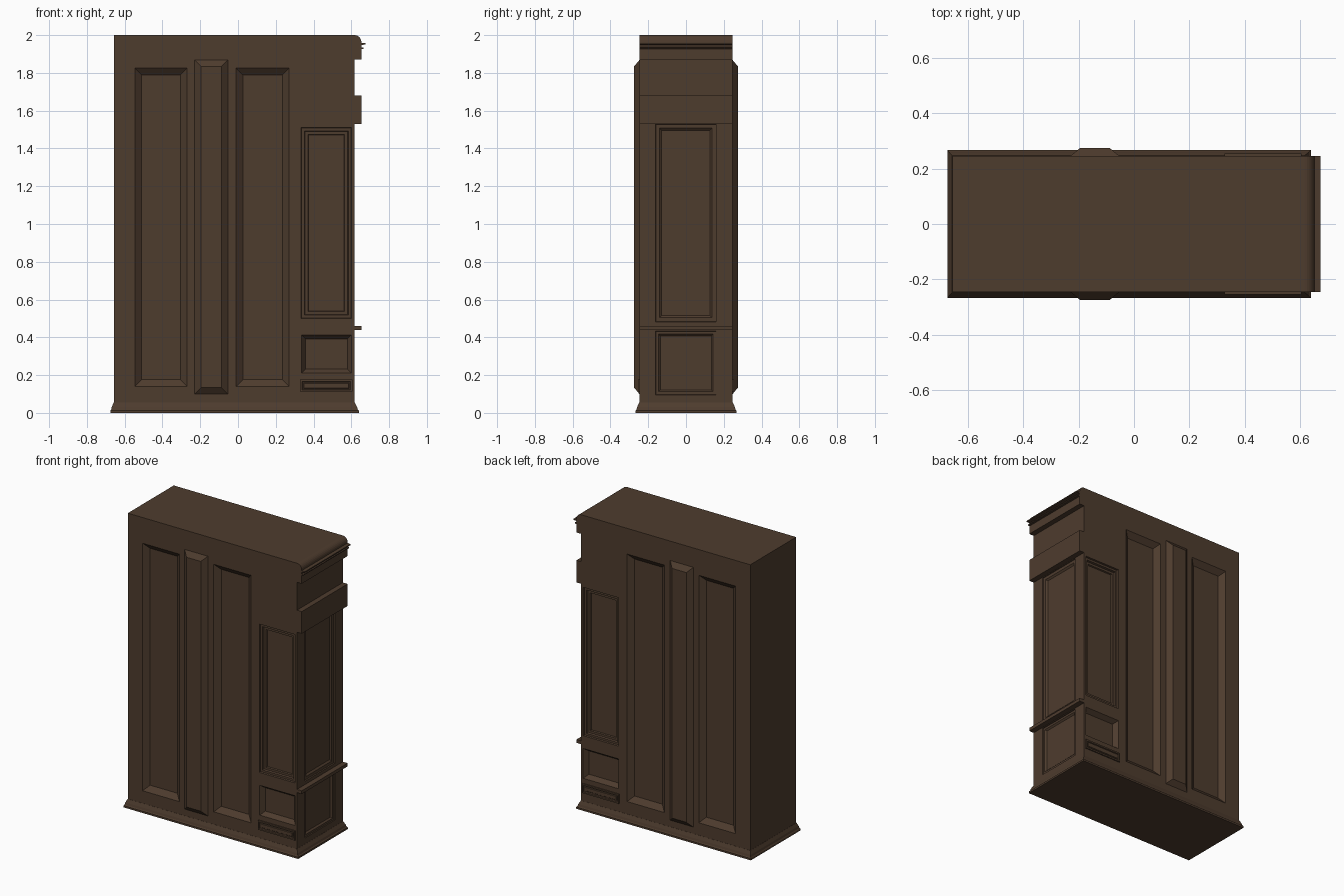
import bpy, bmesh, math

if "Cube" in bpy.data.objects:
    bpy.data.objects.remove(bpy.data.objects["Cube"])

wood = bpy.data.materials.new("dark_wood")
wood.diffuse_color = (0.076, 0.045, 0.027, 1)
wood.use_nodes = True
wood.node_tree.nodes["Principled BSDF"].inputs["Base Color"].default_value = wood.diffuse_color

X0, X1, Y, H = -0.657, 0.617, 0.247, 2.0      # cabinet body


def finish(bm, name):
    bmesh.ops.recalc_face_normals(bm, faces=bm.faces)
    me = bpy.data.meshes.new(name)
    bm.to_mesh(me)
    bm.free()
    me.materials.append(wood)
    ob = bpy.data.objects.new(name, me)
    bpy.context.collection.objects.link(ob)
    return ob


def loft(bm, rings):
    """Join rings of points and cap both ends."""
    loops = [[bm.verts.new(p) for p in r] for r in rings]
    n = len(loops[0])
    for a, b in zip(loops, loops[1:]):
        for i in range(n):
            j = (i + 1) % n
            bm.faces.new((a[i], a[j], b[j], b[i]))
    bm.faces.new(loops[0])
    bm.faces.new(loops[-1])


def panel(bm, rect, steps, side):
    """Nested rectangles on a face; steps are (inset, height off the face)."""
    u0, u1, z0, z1 = rect
    rings = []
    for i, h in steps:
        uz = [(u0 + i, z0 + i), (u1 - i, z0 + i), (u1 - i, z1 - i), (u0 + i, z1 - i)]
        if side == "right":
            rings.append([(X1 + h, u, z) for u, z in uz])
        else:
            s = -1 if side == "front" else 1
            rings.append([(u, s * (Y + h), z) for u, z in uz])
    loft(bm, rings)


def moulding(name, profile):
    """Extrude an x-z profile across the full depth."""
    bm = bmesh.new()
    loft(bm, [[(x, y, z) for x, z in profile] for y in (-Y, Y)])
    return finish(bm, name)


def rect_ring(g, z):
    gx0, gx1, gy = g
    return [(X0 - gx0, -Y - gy, z), (X1 + gx1, -Y - gy, z),
            (X1 + gx1, Y + gy, z), (X0 - gx0, Y + gy, z)]


# Body
bm = bmesh.new()
loft(bm, [rect_ring((0, 0, 0), 0), rect_ring((0, 0, 0), H)])
body = finish(bm, "cabinet_body")

# Recessed panels, cut from the body
OUT = (0, 0.02)
deep = [OUT, (0, 0), (0.036, -0.03)]
stepped = [OUT, (0, 0), (0.003, -0.01), (0.017, -0.01), (0.021, -0.022),
           (0.036, -0.022), (0.040, -0.03)]
small = [OUT, (0, 0), (0.022, -0.03)]
bm = bmesh.new()
for side in ("front", "back"):
    panel(bm, (-0.546, -0.269, 0.14, 1.825), deep, side)
    panel(bm, (-0.010, 0.271, 0.14, 1.825), deep, side)
    panel(bm, (0.334, 0.601, 0.50, 1.51), stepped, side)
    panel(bm, (0.336, 0.601, 0.21, 0.413), small, side)
frame = [OUT, (0, 0), (0.002, -0.008), (0.022, -0.008), (0.033, -0.018)]
panel(bm, (-0.162, 0.160, 0.482, 1.529), frame, "right")
panel(bm, (-0.162, 0.160, 0.096, 0.434),
      [OUT, (0, 0), (0.002, -0.006), (0.016, -0.006), (0.026, -0.016)], "right")
cutter = finish(bm, "panel_cutter")
cutter.hide_render = True
mod = body.modifiers.new("panels", "BOOLEAN")
mod.operation, mod.solver, mod.object = "DIFFERENCE", "EXACT", cutter
bpy.context.view_layer.objects.active = body
bpy.ops.object.modifier_apply(modifier=mod.name)
bpy.data.objects.remove(cutter)

# Raised pilasters and small drawer frames, front and back
for side in ("front", "back"):
    bm = bmesh.new()
    panel(bm, (-0.229, -0.054, 0.10, 1.868), [(0, 0), (0.034, 0.028)], side)
    finish(bm, side + "_pilaster")
    bm = bmesh.new()
    panel(bm, (0.328, 0.606, 0.112, 0.176),
          [(0, -0.005), (0, 0.008), (0.010, 0.008), (0.013, 0.001),
           (0.018, 0.001), (0.021, 0.005)], side)
    finish(bm, side + "_drawer_frame")

# Flared base skirt
bm = bmesh.new()
loft(bm, [rect_ring(g, z) for g, z in (
    ((0.018, 0.023, 0.020), 0), ((0.018, 0.023, 0.020), 0.012),
    ((0.014, 0.017, 0.015), 0.018), ((0.011, 0.013, 0.011), 0.032),
    ((0.001, 0.001, 0.001), 0.055))])
finish(bm, "base_skirt")

# Mouldings on the right side
XM = 0.653
moulding("waist_rail", [(X1, 0.438), (XM, 0.438), (XM, 0.46), (X1, 0.46)])
moulding("frieze_block", [(X1, 1.53), (XM, 1.53), (XM, 1.68), (X1, 1.68)])
arc = [(X1 + 0.036 * math.cos(a), 1.964 + 0.036 * math.sin(a))
       for a in (math.radians(15 * k) for k in range(7))]
moulding("cornice", [(X1, 1.87), (XM, 1.87), (XM, 1.926), (0.665, 1.928),
                     (0.665, 1.934), (XM, 1.936), (XM, 1.948), (0.675, 1.950),
                     (0.675, 1.957), (XM, 1.959)] + arc)
